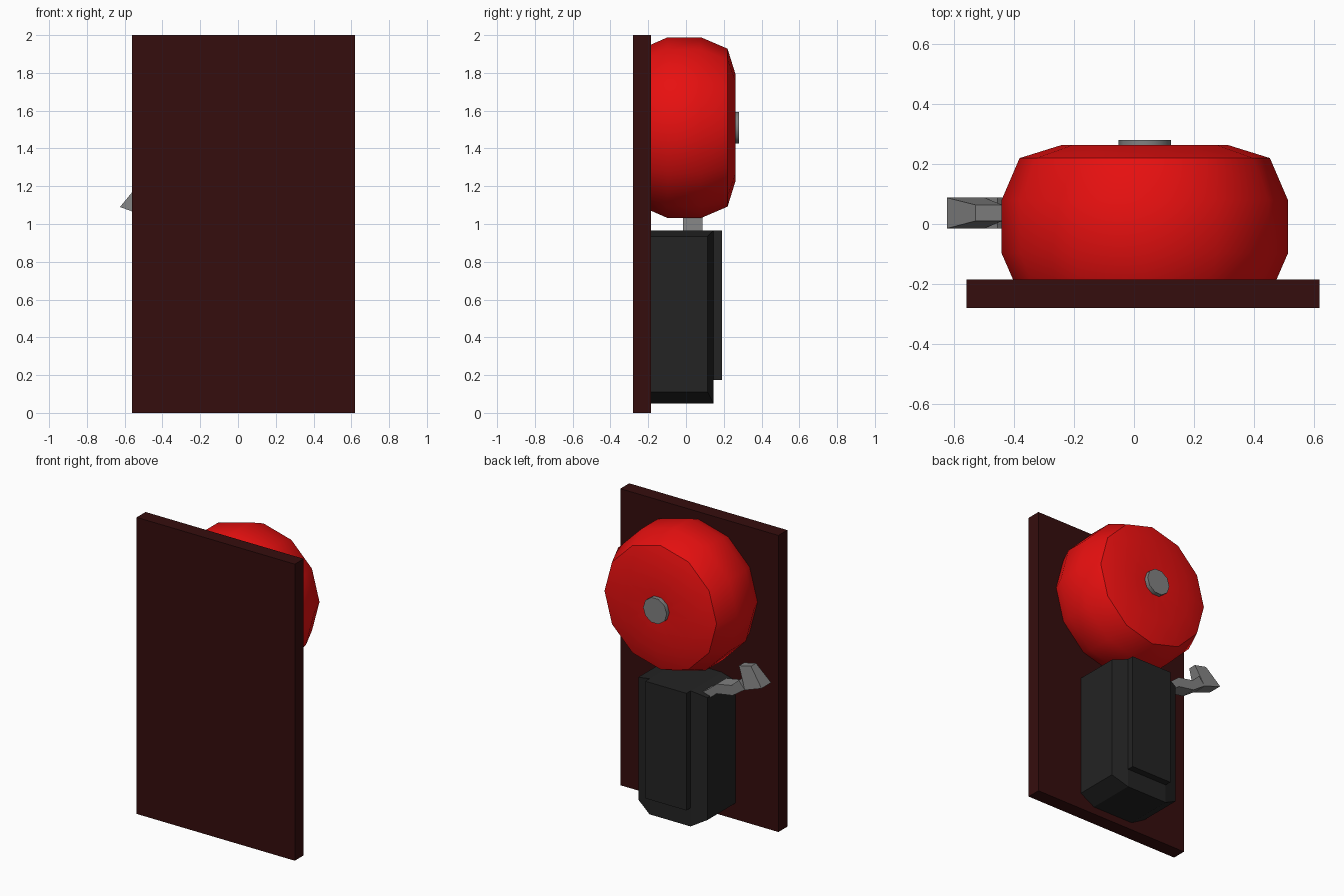
import bpy
import bmesh
from math import pi, sin, cos, radians

cube = bpy.data.objects.get("Cube")
if cube:
    bpy.data.objects.remove(cube)


def material(name, colour):
    mat = bpy.data.materials.new(name)
    mat.use_nodes = True
    rgba = (*colour, 1)
    mat.diffuse_color = rgba
    mat.node_tree.nodes["Principled BSDF"].inputs["Base Color"].default_value = rgba
    return mat


dark_wood = material("dark red wood", (0.036, 0.004, 0.004))
bell_red = material("bright red", (0.8, 0.005, 0.005))
black = material("black housing", (0.017, 0.017, 0.017))
steel = material("grey steel", (0.22, 0.22, 0.22))


def loft(name, rings, mat, smooth=None):
    """Join rings of equal point count and cap both ends."""
    bm = bmesh.new()
    loops = [[bm.verts.new(p) for p in ring] for ring in rings]
    for a, b in zip(loops, loops[1:]):
        n = len(a)
        for i in range(n):
            bm.faces.new((a[i], a[(i + 1) % n], b[(i + 1) % n], b[i]))
    bm.faces.new(loops[0])
    bm.faces.new(loops[-1])
    bmesh.ops.recalc_face_normals(bm, faces=bm.faces)
    mesh = bpy.data.meshes.new(name)
    bm.to_mesh(mesh)
    bm.free()
    mesh.materials.append(mat)
    obj = bpy.data.objects.new(name, mesh)
    bpy.context.collection.objects.link(obj)
    if smooth:
        bpy.ops.object.select_all(action="DESELECT")
        obj.select_set(True)
        bpy.context.view_layer.objects.active = obj
        bpy.ops.object.shade_smooth_by_angle(angle=radians(smooth))
    return obj


def box(name, x, y, z, mat):
    rings = [[(px, y[0], z[0]), (px, y[1], z[0]), (px, y[1], z[1]), (px, y[0], z[1])]
             for px in x]
    return loft(name, rings, mat)


def turned(name, profile, sides, mat, smooth):
    """Turn (radius, y) pairs around the bell axis."""
    cx, cz = 0.036, 1.51
    angles = [2 * pi * i / sides for i in range(sides)]
    rings = [[(cx + r * cos(a), y, cz + r * sin(a)) for a in angles] for r, y in profile]
    return loft(name, rings, mat, smooth)


# Backing board
box("backing_board", (-0.56, 0.62), (-0.28, -0.185), (0, 2), dark_wood)

# Bell gong with a slightly dished face, and its centre bolt
turned("bell_gong", [(0.44, -0.185), (0.478, -0.098), (0.478, 0.08), (0.418, 0.22),
                     (0.28, 0.263), (0.06, 0.25)], 12, bell_red, 40)
turned("centre_bolt", [(0.088, 0.24), (0.088, 0.28)], 10, steel, 40)

# Housing: a box whose outer columns are shallower and shorter
mid, inner, outer = 0.0175, 0.153, 0.258
columns = [(-outer, 0.115, 0.11, 0.935), (-inner, 0.145, 0.05, 0.965),
           (inner, 0.145, 0.05, 0.965), (outer, 0.115, 0.11, 0.935)]
loft("striker_housing", [[(mid + x, -0.185, low), (mid + x, front, low),
                          (mid + x, front, top), (mid + x, -0.185, top)]
                         for x, front, low, top in columns], black)
box("housing_cover", (mid - inner, mid + inner), (0.14, 0.19), (0.175, 0.965), black)

# Bent striker arm, as paired top and bottom points along its length
arm_y = (-0.015, 0.088)
arm = [((-0.15, 0.93), (-0.17, 0.88)), ((-0.21, 0.965), (-0.23, 0.915)),
       ((-0.29, 1.03), (-0.29, 0.965)), ((-0.40, 1.05), (-0.41, 0.985)),
       ((-0.455, 1.10), (-0.50, 1.047))]
loft("striker_arm", [[(t[0], arm_y[0], t[1]), (t[0], arm_y[1], t[1]),
                      (b[0], arm_y[1], b[1]), (b[0], arm_y[0], b[1])]
                     for t, b in arm], steel)

# Tapered striker head
head = [((-0.625, 1.09), (-0.50, 1.045), arm_y), ((-0.53, 1.205), (-0.44, 1.185), (0.01, 0.064))]
loft("striker_head", [[(o[0], y[0], o[1]), (o[0], y[1], o[1]),
                       (i[0], y[1], i[1]), (i[0], y[0], i[1])]
                      for o, i, y in head], steel)
